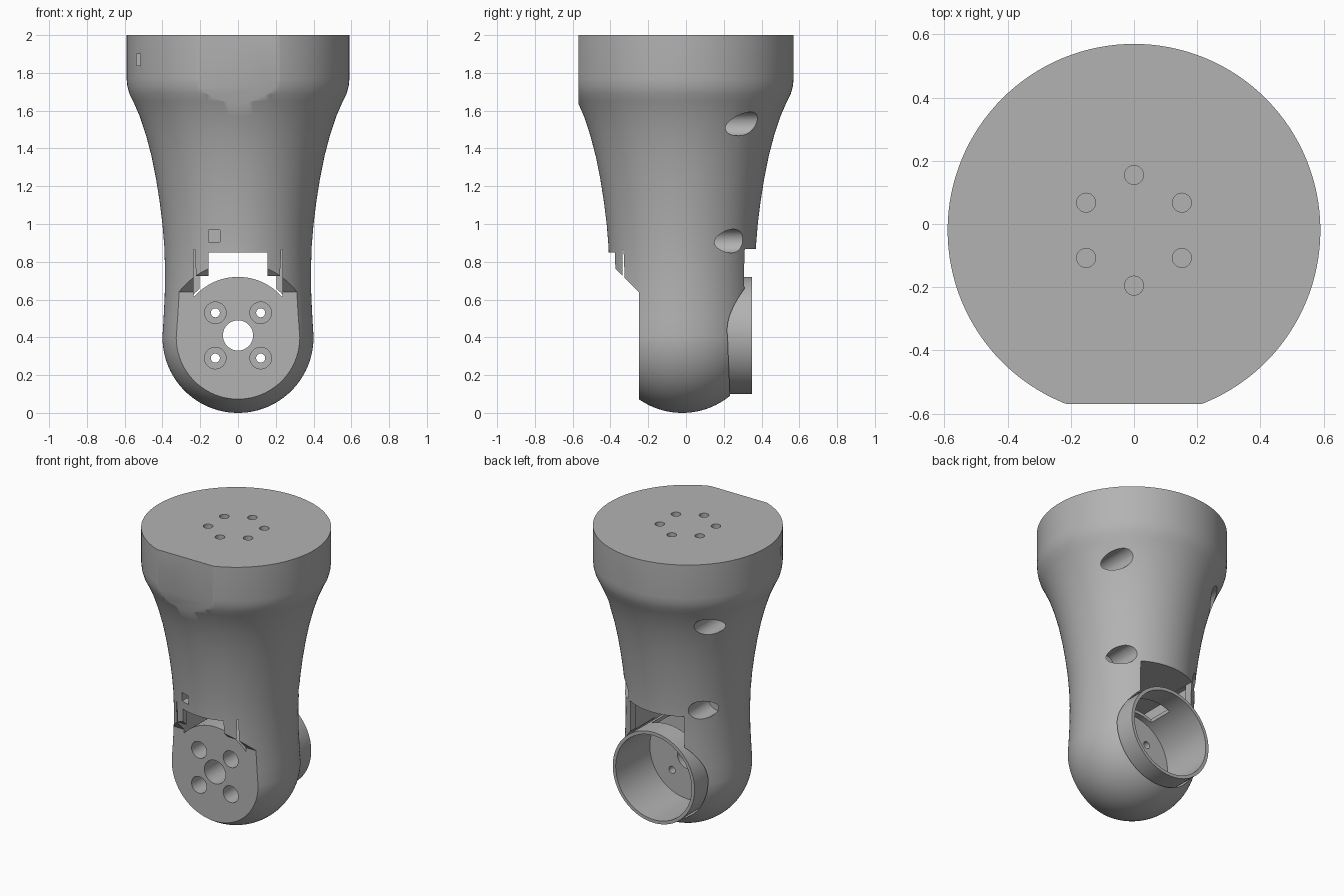
import bpy, bmesh, math
from mathutils import Matrix, Vector

cube = bpy.data.objects.get("Cube")
if cube:
    bpy.data.objects.remove(cube, do_unlink=True)

grey = bpy.data.materials.new("plain grey")
grey.use_nodes = True
colour = (0.45, 0.45, 0.45, 1)
grey.diffuse_color = colour
grey.node_tree.nodes["Principled BSDF"].inputs["Base Color"].default_value = colour

AXIS_Y = -0.02      # vertical axis of the housing
HUB_Z = 0.41        # height of the cross tube


def finish(bm, name):
    bmesh.ops.recalc_face_normals(bm, faces=bm.faces)
    mesh = bpy.data.meshes.new(name)
    bm.to_mesh(mesh)
    bm.free()
    mesh.materials.append(grey)
    ob = bpy.data.objects.new(name, mesh)
    bpy.context.collection.objects.link(ob)
    return ob


def box(name, low, high):
    low, high = Vector(low), Vector(high)
    bm = bmesh.new()
    bmesh.ops.create_cube(bm, size=1)
    bmesh.ops.scale(bm, vec=high - low, verts=bm.verts)
    bmesh.ops.translate(bm, vec=(low + high) / 2, verts=bm.verts)
    return finish(bm, name)


def rod(name, radius, x, z, y0, y1, sides=48):
    """Cylinder running front to back."""
    bm = bmesh.new()
    bmesh.ops.create_cone(bm, cap_ends=True, segments=sides, radius1=radius,
                          radius2=radius, depth=y1 - y0,
                          matrix=Matrix.Translation((x, (y0 + y1) / 2, z))
                          @ Matrix.Rotation(math.pi / 2, 4, "X"))
    return finish(bm, name)


def post(name, radius, x, y, z0, z1):
    bm = bmesh.new()
    bmesh.ops.create_cone(bm, cap_ends=True, segments=32, radius1=radius,
                          radius2=radius, depth=z1 - z0,
                          matrix=Matrix.Translation((x, y, (z0 + z1) / 2)))
    return finish(bm, name)


def prism(name, outline, half_width):
    """Side outline of (y, z) points extruded across x."""
    bm = bmesh.new()
    face = bm.faces.new([bm.verts.new((-half_width, y, z)) for y, z in outline])
    side = bmesh.ops.extrude_face_region(bm, geom=[face])["geom"]
    bmesh.ops.translate(bm, vec=(2 * half_width, 0, 0),
                        verts=[v for v in side if isinstance(v, bmesh.types.BMVert)])
    return finish(bm, name)


def lathe(name, profile, sides=128):
    bm = bmesh.new()
    verts = [bm.verts.new((r, 0, z)) for r, z in profile]
    edges = [bm.edges.new(pair) for pair in zip(verts, verts[1:])]
    bmesh.ops.spin(bm, geom=verts + edges, cent=(0, 0, 0), axis=(0, 0, 1),
                   angle=math.tau, steps=sides)
    bmesh.ops.remove_doubles(bm, verts=bm.verts, dist=0.0001)
    bmesh.ops.translate(bm, vec=(0, AXIS_Y, 0), verts=bm.verts)
    return finish(bm, name)


def combine(target, tool, operation="DIFFERENCE"):
    mod = target.modifiers.new(tool.name, "BOOLEAN")
    mod.operation, mod.solver, mod.object = operation, "EXACT", tool
    bpy.context.view_layer.objects.active = target
    bpy.ops.object.modifier_apply(modifier=mod.name)
    bpy.data.objects.remove(tool, do_unlink=True)


# Housing: round bottom, slim waist, flared shoulder and straight collar
profile = [(0.4 * math.sin(a), 0.4 - 0.4 * math.cos(a))
           for a in [math.pi / 2 * i / 24 for i in range(25)]]
profile += [(0.394, 0.5), (0.388, 0.62), (0.386, 0.75), (0.39, 0.88), (0.4, 1.0),
            (0.415, 1.12), (0.434, 1.24), (0.458, 1.36), (0.487, 1.47),
            (0.52, 1.57), (0.555, 1.65), (0.575, 1.69), (0.586, 1.73),
            (0.59, 1.77), (0.59, 2.0), (0, 2.0)]
housing = lathe("housing", profile)

# Front flats, cable slots, inner cavity and clearance behind the hub
combine(housing, box("collar_flat", (-1, -1, 1.3), (1, -0.57, 2.1)))
combine(housing, prism("front_flat", [(-0.25, -0.1), (-0.25, 0.64), (-0.45, 0.84),
                                      (-0.7, 0.84), (-0.7, -0.1)], 0.6))
combine(housing, box("inner_cavity", (-0.235, -0.335, 0.615), (0.235, 0.255, 0.865)))
combine(housing, box("front_slot", (-0.155, -0.6, 0.62), (0.155, 0, 0.85)))
combine(housing, box("back_slot", (-0.205, 0, 0.62), (0.205, 0.6, 0.867)))
combine(housing, rod("hub_clearance", 0.32, 0, HUB_Z, 0, 0.6, 96))

# Cross tube with a thick front wall and an open back
combine(housing, rod("cross_tube", 0.31, 0, HUB_Z, -0.25, 0.35, 96), "UNION")
combine(housing, rod("tube_bore", 0.288, 0, HUB_Z, -0.02, 0.6, 96))
combine(housing, box("cable_opening", (-0.12, 0.02, 0.6), (0.12, 0.2, 0.8)))
combine(housing, rod("centre_hole", 0.08, 0, HUB_Z, -0.5, 0.1))
for sx in (-1, 1):
    for sz in (-1, 1):
        x, z = 0.12 * sx, HUB_Z + 0.12 * sz
        combine(housing, rod("bolt_hole", 0.024, x, z, -0.5, 0.1, 24))
        combine(housing, rod("bolt_recess", 0.057, x, z, -0.5, -0.1, 32))
    # Assembly screw holes drilled from the back
    for x, z in ((0.385, 1.53), (0.29, 0.91)):
        combine(housing, rod("screw_hole", 0.063, x * sx, z, 0.08, 0.7, 32))

# Ring of mounting holes in the top
for i in range(6):
    a = math.radians(30 + 60 * i)
    combine(housing, post("mount_hole", 0.03, 0.175 * math.cos(a),
                          AXIS_Y + 0.175 * math.sin(a), 1.75, 2.1))

# Small front windows
combine(housing, box("sensor_window", (-0.157, -0.6, 0.905), (-0.094, -0.33, 0.967)))
combine(housing, box("collar_notch", (-0.537, -0.6, 1.84), (-0.517, -0.22, 1.9)))

bpy.ops.object.select_all(action="DESELECT")
housing.select_set(True)
bpy.context.view_layer.objects.active = housing
bpy.ops.object.shade_smooth_by_angle(angle=math.radians(30))
